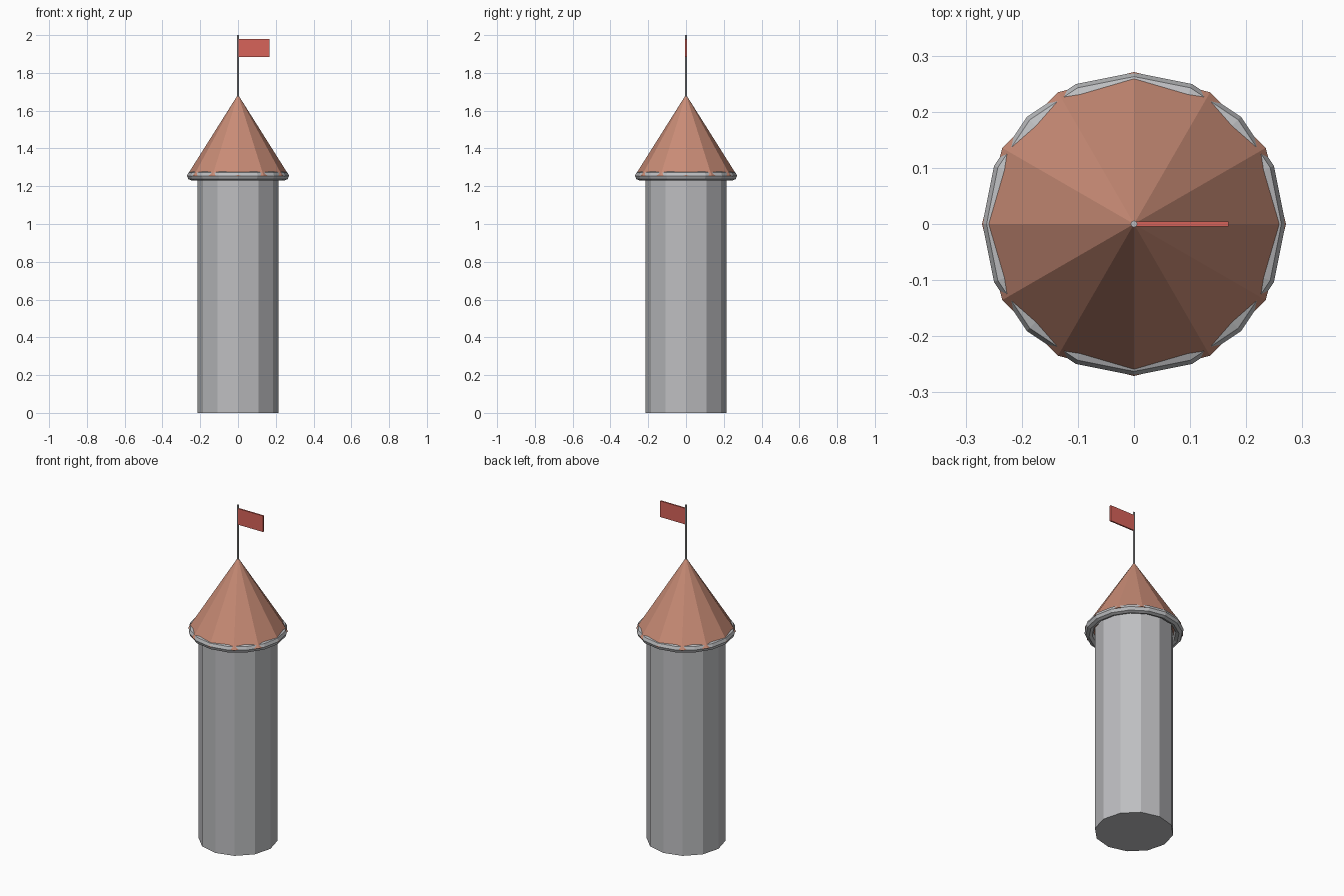
import bpy

cube = bpy.data.objects.get("Cube")
if cube:
    bpy.data.objects.remove(cube, do_unlink=True)


def material(name, color):
    mat = bpy.data.materials.new(name)
    mat.use_nodes = True
    mat.diffuse_color = (*color, 1)
    mat.node_tree.nodes["Principled BSDF"].inputs["Base Color"].default_value = (*color, 1)
    return mat


def finish(name, mat):
    obj = bpy.context.object
    obj.name = name
    obj.data.materials.append(mat)
    return obj


def cylinder(name, mat, sides, radius, bottom, top, tip=None):
    """Upright prism, or a cone when tip is 0."""
    bpy.ops.mesh.primitive_cone_add(
        vertices=sides, radius1=radius, radius2=radius if tip is None else tip,
        depth=top - bottom, location=(0, 0, (bottom + top) / 2))
    return finish(name, mat)


stone = material("grey stone", (0.51, 0.515, 0.53))
tile = material("terracotta tile", (0.58, 0.26, 0.18))
cloth = material("red cloth", (0.68, 0.125, 0.1))

RIM_Z = 1.255

# Tower shaft with twelve flat sides
cylinder("tower_shaft", stone, 12, 0.215, 0, RIM_Z)

# Rounded stone rim under the roof
bpy.ops.mesh.primitive_torus_add(
    major_segments=16, minor_segments=8, major_radius=0.245, minor_radius=0.025,
    location=(0, 0, RIM_Z))
finish("stone_rim", stone)

# Pointed roof, its corners poking through the rim
cylinder("roof", tile, 12, 0.271, RIM_Z, 1.685, tip=0)

# Flagpole and flag
cylinder("flagpole", stone, 8, 0.006, 1.66, 2)
bpy.ops.mesh.primitive_cube_add(size=1, location=(0.084, 0, 1.932))
flag = finish("flag", cloth)
flag.scale = (0.168, 0.009, 0.096)
